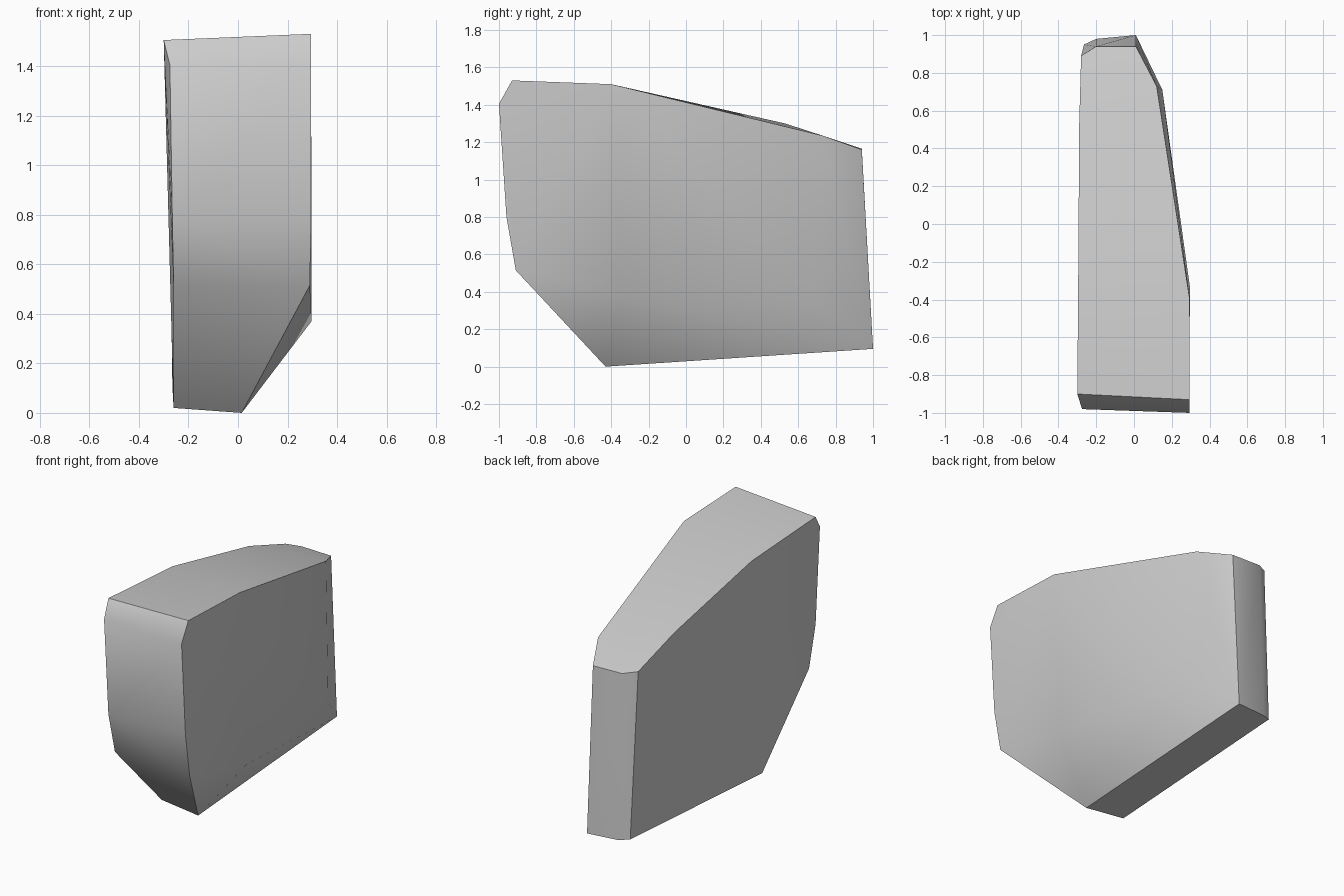
import bpy, bmesh, math

cube = bpy.data.objects.get("Cube")
if cube:
    bpy.data.objects.remove(cube, do_unlink=True)

grey = bpy.data.materials.new("stone_grey")
grey.use_nodes = True
colour = (0.6, 0.6, 0.6, 1)
grey.diffuse_color = colour
grey.node_tree.nodes["Principled BSDF"].inputs["Base Color"].default_value = colour

# Corners of the flat side
flat_side = [(-.275, -.98, 1.405), (-.30, -.90, 1.505), (-.295, -.25, 1.465),
             (-.29, .53, 1.30), (-.28, .89, 1.18), (-.265, .95, .11),
             (-.26, -.41, .02), (-.26, -.89, .515), (-.265, -.95, .78)]
# Corners of the curved side, upper rim then lower rim
curved_side = [(.295, -1, 1.405), (.295, -.93, 1.53), (.295, -.40, 1.51),
               (.12, .73, 1.235), (.01, .94, 1.16),
               (.295, -.96, .80), (.29, -.91, .515), (.297, -.34, .37),
               (.15, .71, .33)]
# Narrow back and base
back_and_base = [(-.20, .94, 1.165), (-.20, .98, .10), (.01, 1, .095), (.015, -.43, 0)]

# Faceted stone block wrapped around its corners
bm = bmesh.new()
for corner in flat_side + curved_side + back_and_base:
    bm.verts.new(corner)
hull = bmesh.ops.convex_hull(bm, input=bm.verts)
loose = [v for v in bm.verts if not v.link_faces]
bmesh.ops.delete(bm, geom=loose, context='VERTS')
bmesh.ops.dissolve_limit(bm, angle_limit=math.radians(2), verts=bm.verts, edges=bm.edges)
bmesh.ops.recalc_face_normals(bm, faces=bm.faces)

mesh = bpy.data.meshes.new("stone_block")
bm.to_mesh(mesh)
bm.free()
mesh.materials.append(grey)
block = bpy.data.objects.new("stone_block", mesh)
bpy.context.collection.objects.link(block)

# Soft shading across shallow creases
bpy.context.view_layer.objects.active = block
block.select_set(True)
bpy.ops.object.shade_smooth_by_angle(angle=math.radians(40))
